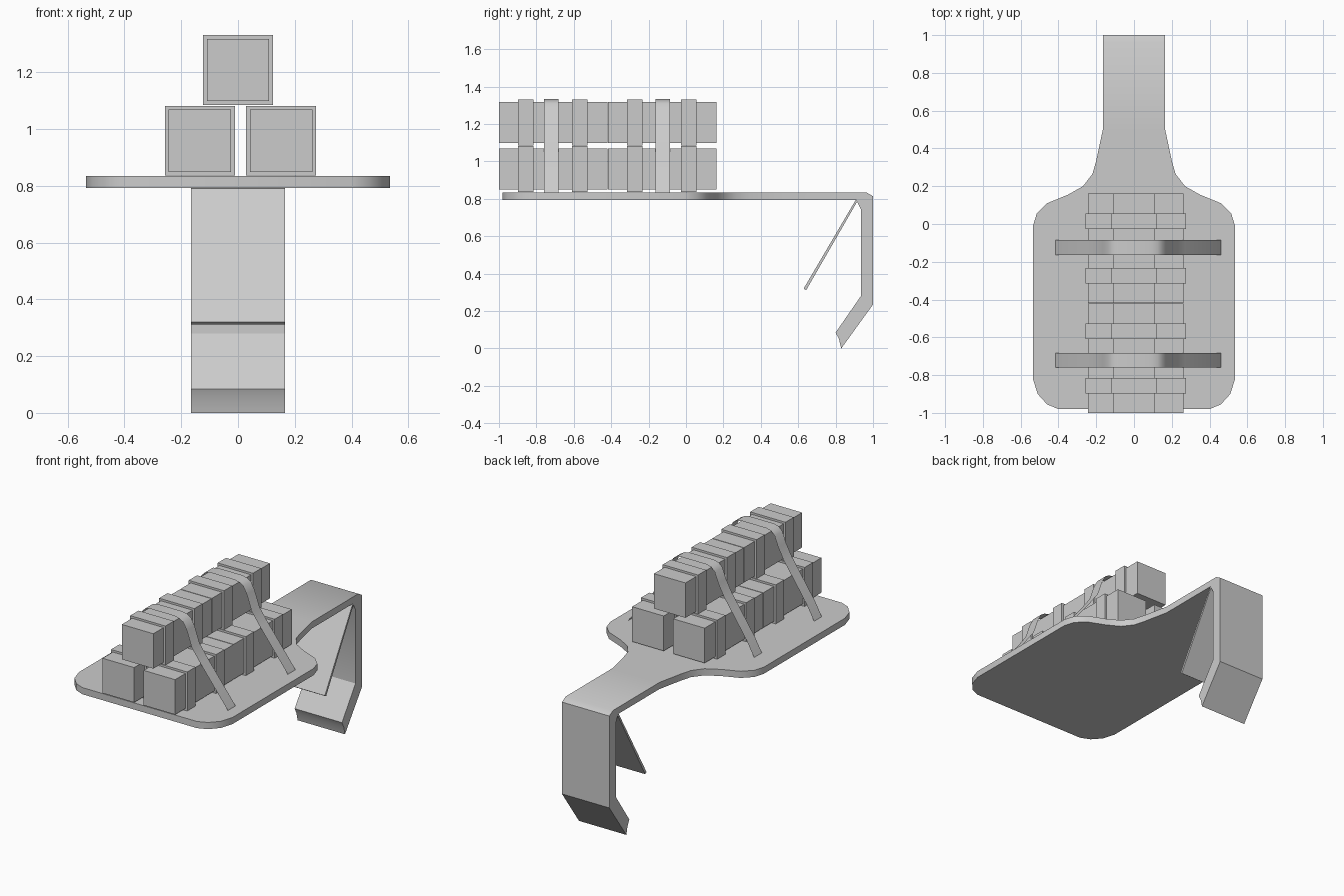
import bpy, bmesh
from mathutils import Vector

if "Cube" in bpy.data.objects:
    bpy.data.objects.remove(bpy.data.objects["Cube"])


def finish(name, bm, smooth=False):
    bmesh.ops.recalc_face_normals(bm, faces=bm.faces)
    mesh = bpy.data.meshes.new(name)
    bm.to_mesh(mesh)
    bm.free()
    ob = bpy.data.objects.new(name, mesh)
    bpy.context.collection.objects.link(ob)
    if smooth:
        bpy.ops.object.select_all(action='DESELECT')
        ob.select_set(True)
        bpy.context.view_layer.objects.active = ob
        bpy.ops.object.shade_smooth_by_angle(angle=0.6)
    return ob


def add_prism(bm, pts, to3d, lo, hi, open_side=None):
    # extrude a closed 2D profile; one side may stay open where parts join
    a = [bm.verts.new(to3d(p, lo)) for p in pts]
    b = [bm.verts.new(to3d(p, hi)) for p in pts]
    bm.faces.new(a)
    bm.faces.new(b[::-1])
    n = len(pts)
    for i in range(n):
        if i != open_side:
            j = (i + 1) % n
            bm.faces.new((a[i], a[j], b[j], b[i]))


def flat(p, h):
    return Vector((p[0], p[1], h))


def side(p, h):
    return Vector((h, p[0], p[1]))


def add_box(bm, x, y, z):
    add_prism(bm, [(x[0], y[0]), (x[1], y[0]), (x[1], y[1]), (x[0], y[1])], flat, *z)


LOW, TOP, NECK = 0.793, 0.835, 0.165

# mounting plate with narrowing neck, and bent hook joined at y = 0.5
half = [(0.40, -0.98), (0.46, -0.955), (0.51, -0.90), (0.535, -0.82),
        (0.535, -0.01), (0.515, 0.055), (0.46, 0.11), (0.35, 0.155),
        (0.27, 0.20), (0.22, 0.265), (0.20, 0.335), (NECK, 0.50)]
outline = half + [(-x, y) for x, y in reversed(half)]
hook = [(0.50, TOP), (0.963, TOP), (1.0, 0.814), (1.0, 0.235), (0.83, 0.0),
        (0.818, 0.05), (0.80, 0.085), (0.935, 0.28), (0.935, 0.745),
        (0.91, LOW), (0.50, LOW)]
bm = bmesh.new()
add_prism(bm, outline, flat, LOW, TOP, len(half) - 1)
add_prism(bm, hook, side, -NECK, NECK, len(hook) - 1)
bmesh.ops.remove_doubles(bm, verts=bm.verts, dist=0.0005)
finish("plate_and_hook", bm, True)

# thin spring flap inside the hook
bm = bmesh.new()
add_prism(bm, [(0.905, 0.79), (0.918, 0.79), (0.642, 0.311), (0.629, 0.32)],
          side, -NECK, NECK)
finish("spring_flap", bm)

# stacked blocks: three rows, two lengths each, two wrapping bands per block
rows = {"left": (-0.134, 0.959), "right": (0.152, 0.959), "upper": (0.0, 1.208)}
for row, (cx, cz) in rows.items():
    for part, y0 in (("front", -1.0), ("rear", -0.417)):
        bm = bmesh.new()
        r = 0.11
        add_box(bm, (cx - r, cx + r), (y0, y0 + 0.579), (cz - r, cz + r))
        finish(f"block_{row}_{part}", bm)
        bm = bmesh.new()
        r = 0.123
        for off in (0.102, 0.39):
            add_box(bm, (cx - r, cx + r), (y0 + off, y0 + off + 0.083),
                    (cz - r, cz + r))
        finish(f"bands_{row}_{part}", bm)

# thin straps draped over the stack
path = [(-0.415, 0.835), (-0.365, 0.925), (-0.26, 1.08), (-0.205, 1.16),
        (-0.165, 1.235), (-0.14, 1.30), (-0.115, 1.325), (-0.08, 1.333),
        (0.09, 1.333), (0.125, 1.325), (0.15, 1.31), (0.175, 1.265),
        (0.21, 1.165), (0.27, 1.082), (0.455, 0.845), (0.46, 0.835)]
for name, y0 in (("front_strap", -0.76), ("rear_strap", -0.163)):
    bm = bmesh.new()
    a = [bm.verts.new((x, y0, z)) for x, z in path]
    b = [bm.verts.new((x, y0 + 0.077, z)) for x, z in path]
    for i in range(len(path) - 1):
        bm.faces.new((a[i], a[i + 1], b[i + 1], b[i]))
    finish(name, bm, True)
